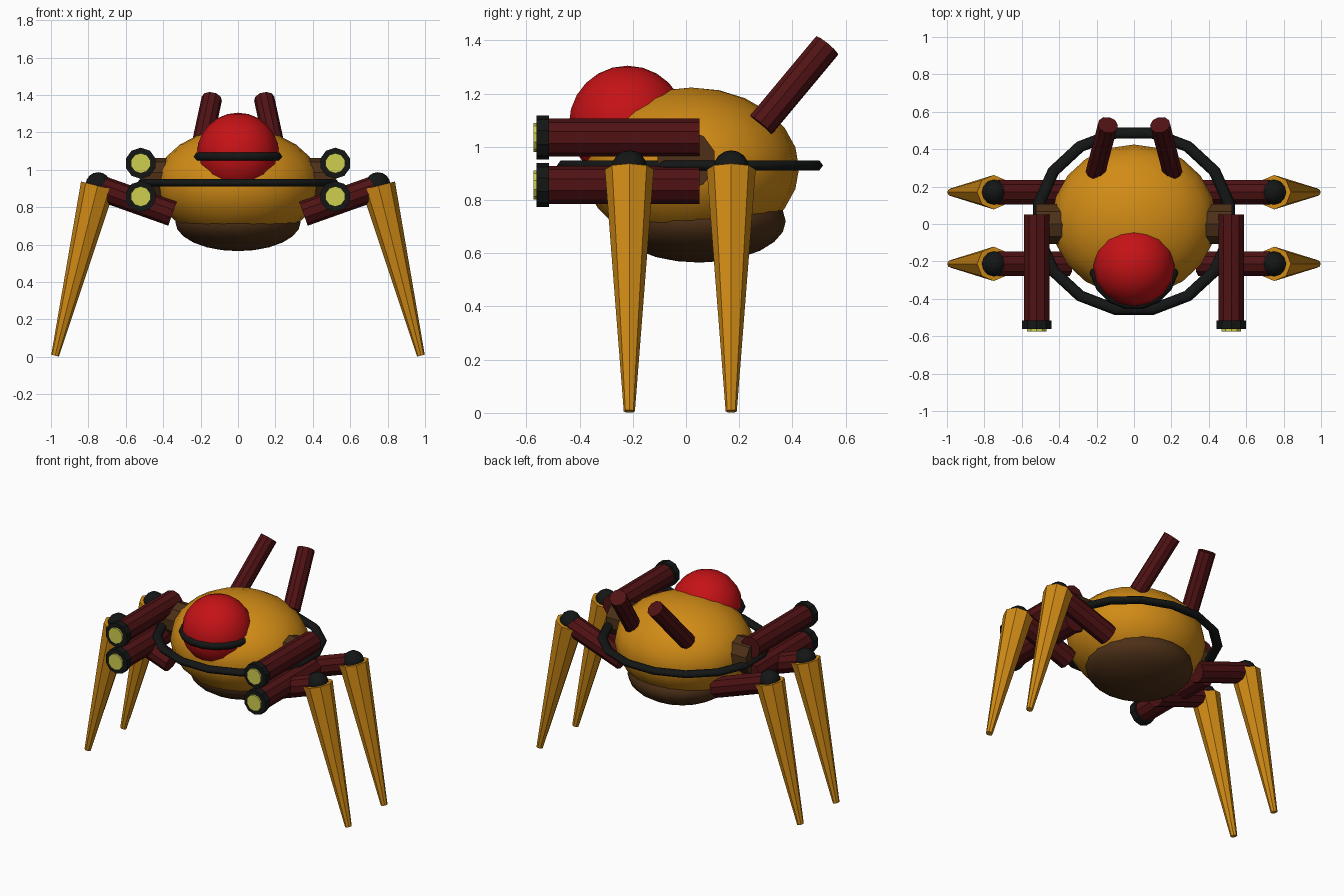
import bpy
import math
from mathutils import Vector

if "Cube" in bpy.data.objects:
    bpy.data.objects.remove(bpy.data.objects["Cube"], do_unlink=True)


def make_material(name, colour):
    mat = bpy.data.materials.new(name)
    mat.use_nodes = True
    rgba = (*colour, 1)
    mat.diffuse_color = rgba
    mat.node_tree.nodes["Principled BSDF"].inputs["Base Color"].default_value = rgba
    return mat


ORANGE = make_material("orange", (0.64, 0.26, 0.008))
RED = make_material("bright red", (0.56, 0.006, 0.008))
MAROON = make_material("dark maroon", (0.08, 0.006, 0.007))
BLACK = make_material("near black", (0.007, 0.008, 0.008))
BROWN = make_material("dark brown", (0.075, 0.03, 0.009))
YELLOW = make_material("pale yellow", (0.62, 0.62, 0.08))


def finish(name, mat, smooth=False):
    obj = bpy.context.object
    obj.name = name
    obj.data.materials.append(mat)
    if smooth:
        bpy.ops.object.shade_smooth()
    return obj


def ellipsoid(name, mat, centre, radii, segments=20, rings=12):
    bpy.ops.mesh.primitive_uv_sphere_add(segments=segments, ring_count=rings,
                                         radius=1, location=centre)
    bpy.context.object.scale = radii
    return finish(name, mat, True)


def rod(name, mat, start, end, r1, r2=None, sides=10):
    # Straight or tapered bar between two points
    a, b = Vector(start), Vector(end)
    axis = b - a
    bpy.ops.mesh.primitive_cone_add(vertices=sides, radius1=r1,
                                    radius2=r1 if r2 is None else r2,
                                    depth=axis.length, location=(a + b) / 2)
    bpy.context.object.rotation_euler = axis.to_track_quat("Z", "Y").to_euler()
    return finish(name, mat)


def ring(name, centre, major, minor, scale, segments=16):
    bpy.ops.mesh.primitive_torus_add(major_radius=major, minor_radius=minor,
                                     major_segments=segments, minor_segments=6,
                                     location=centre)
    obj = bpy.context.object
    obj.scale = scale
    obj.rotation_euler.z = math.pi / segments
    # Bake the turn first so the stretch follows the world axes
    obj.scale = (1, 1, 1)
    bpy.ops.object.transform_apply(location=False, rotation=True, scale=False)
    obj.scale = scale
    return finish(name, BLACK, True)


# Body, belly and cockpit dome
ellipsoid("body", ORANGE, (0, 0.02, 0.92), (0.44, 0.405, 0.303))
ellipsoid("belly", BROWN, (0, 0.05, 0.72), (0.335, 0.325, 0.155))
ellipsoid("dome", RED, (0, -0.22, 1.085), (0.22, 0.22, 0.22), 16, 12)
ring("dome_rim", (0, -0.22, 1.07), 0.215, 0.025, (1, 1, 1))
ring("waist_ring", (0, 0.015, 0.93), 0.48, 0.03, (1.08, 1, 0.75))

for side, sx in (("left", 1), ("right", -1)):
    # Rear exhaust pipe
    rod(side + "_exhaust", MAROON, (sx * 0.205, 0.28, 1.08),
        (sx * 0.14, 0.53, 1.38), 0.055)

    # Twin guns on a round mount
    rod(side + "_gun_mount", BROWN, (sx * 0.38, 0, 0.95), (sx * 0.525, 0, 0.95), 0.112)
    for level, z in (("upper", 1.035), ("lower", 0.857)):
        label = side + "_" + level
        x = sx * 0.52
        rod(label + "_gun", MAROON, (x, 0.05, z), (x, -0.53, z), 0.071)
        rod(label + "_muzzle", BLACK, (x, -0.515, z), (x, -0.562, z), 0.083)
        rod(label + "_lens", YELLOW, (x, -0.55, z), (x, -0.574, z), 0.054)

    # Legs: sloping thigh, knee ball and tapered shin
    for place, y in (("front", -0.213), ("back", 0.17)):
        label = side + "_" + place
        rod(label + "_thigh", MAROON, (sx * 0.35, y, 0.765), (sx * 0.73, y, 0.9), 0.068)
        ellipsoid(label + "_knee", BLACK, (sx * 0.748, y, 0.92), (0.067, 0.067, 0.067), 12, 8)
        rod(label + "_shin", ORANGE, (sx * 0.75, y, 0.915), (sx * 0.978, y, 0.006),
            0.092, 0.021, 8)
